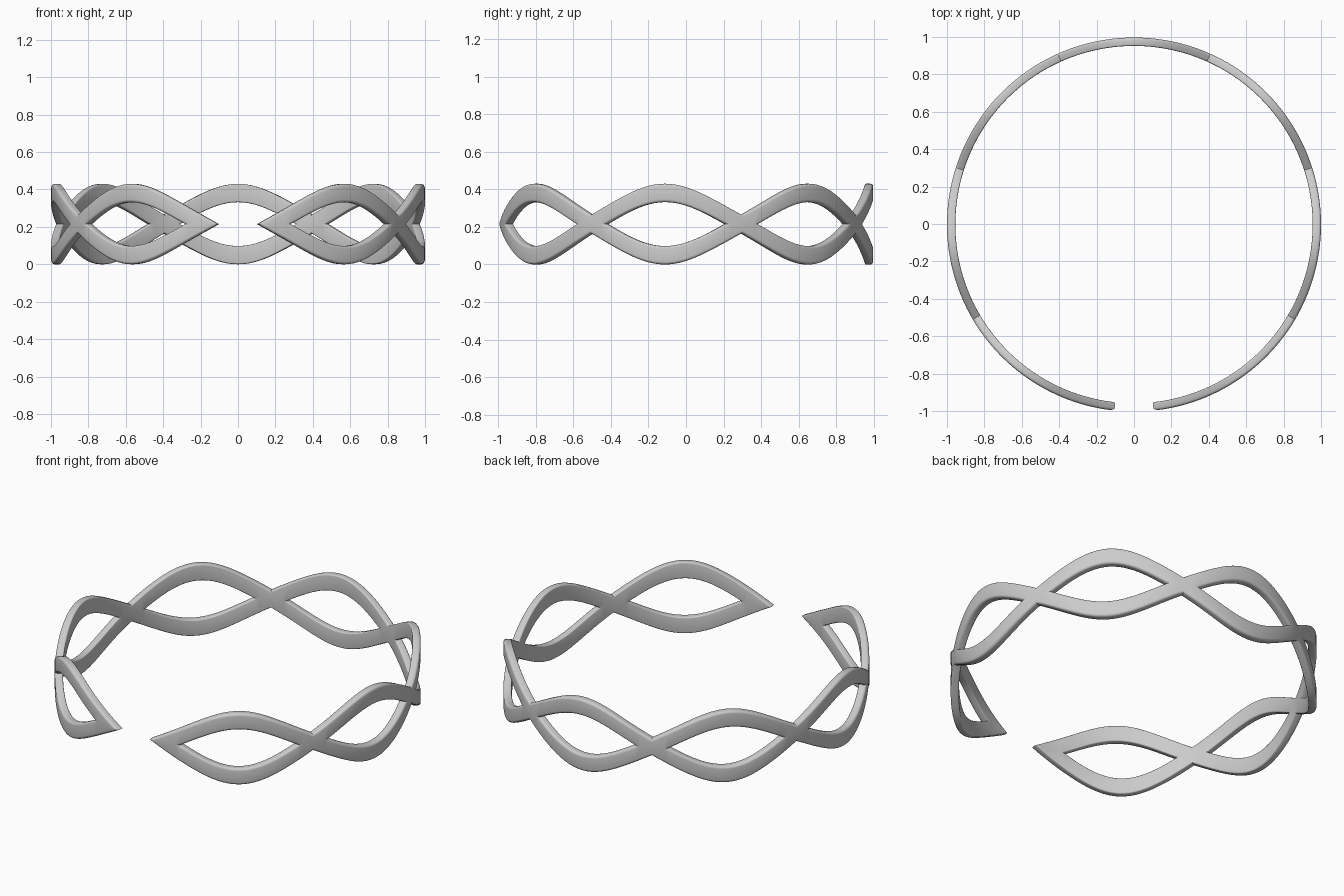
import bpy, bmesh
from math import sin, cos, pi, radians

if "Cube" in bpy.data.objects:
    bpy.data.objects.remove(bpy.data.objects["Cube"])

LOBES, STEPS = 7, 28
LOBE = radians(48.2)              # angle covered by one eye-shaped lobe
HALF = LOBES * LOBE / 2           # last crossing, measured from the back
TIP = radians(7.5)                # overrun past the crossing, trimmed to a point
R_IN, R_OUT, H, MID = 0.955, 1.0, 0.049, 0.215


def wave(phi):
    """Height of the upper strand's centre line above the middle."""
    t = (phi + HALF) / LOBE * pi
    w = 0.160 * sin(t) - 0.006 * sin(3 * t)
    return abs(w) if abs(phi) <= HALF + 1e-6 else -abs(w)


def section():
    """Rounded strip section as (radius, height) points."""
    pts = []
    corners = [(R_OUT, H, 0, 0.015), (R_IN, H, 90, 0.008),
               (R_IN, -H, 180, 0.008), (R_OUT, -H, 270, 0.015)]
    for r, z, start, f in corners:
        cr = r - f if r == R_OUT else r + f
        cz = z - f if z > 0 else z + f
        for k in range(5):
            a = radians(start + 22.5 * k)
            pts.append((cr + f * cos(a), cz + f * sin(a)))
    return pts


# Angles along the bracelet, with samples exactly on every crossing
angles = [-HALF + LOBE * i / STEPS for i in range(LOBES * STEPS + 1)]
ends = [HALF + TIP * k / 6 for k in range(1, 7)]
angles = [-a for a in reversed(ends)] + angles + ends

# Upper strand swept around the wrist
bm = bmesh.new()
profile = section()
rings = []
for phi in angles:
    w = wave(phi)
    rings.append([bm.verts.new((r * sin(phi), r * cos(phi) - 0.003, w + z))
                  for r, z in profile])
n = len(profile)
for a, b in zip(rings, rings[1:]):
    for j in range(n):
        k = (j + 1) % n
        bm.faces.new((a[j], a[k], b[k], b[j]))

# Trim at the middle plane and mirror to make the lower strand
bmesh.ops.bisect_plane(bm, geom=bm.verts[:] + bm.edges[:] + bm.faces[:],
                       dist=1e-6, plane_co=(0, 0, 0), plane_no=(0, 0, 1),
                       clear_inner=True)
bmesh.ops.mirror(bm, geom=bm.verts[:] + bm.edges[:] + bm.faces[:],
                 axis='Z', merge_dist=1e-5)
bmesh.ops.remove_doubles(bm, verts=bm.verts[:], dist=1e-5)
bmesh.ops.recalc_face_normals(bm, faces=bm.faces[:])

mesh = bpy.data.meshes.new("woven_cuff")
bm.to_mesh(mesh)
bm.free()
cuff = bpy.data.objects.new("woven_cuff", mesh)
cuff.location.z = MID
bpy.context.collection.objects.link(cuff)
bpy.context.view_layer.objects.active = cuff
cuff.select_set(True)
bpy.ops.object.shade_smooth_by_angle(angle=radians(35))
